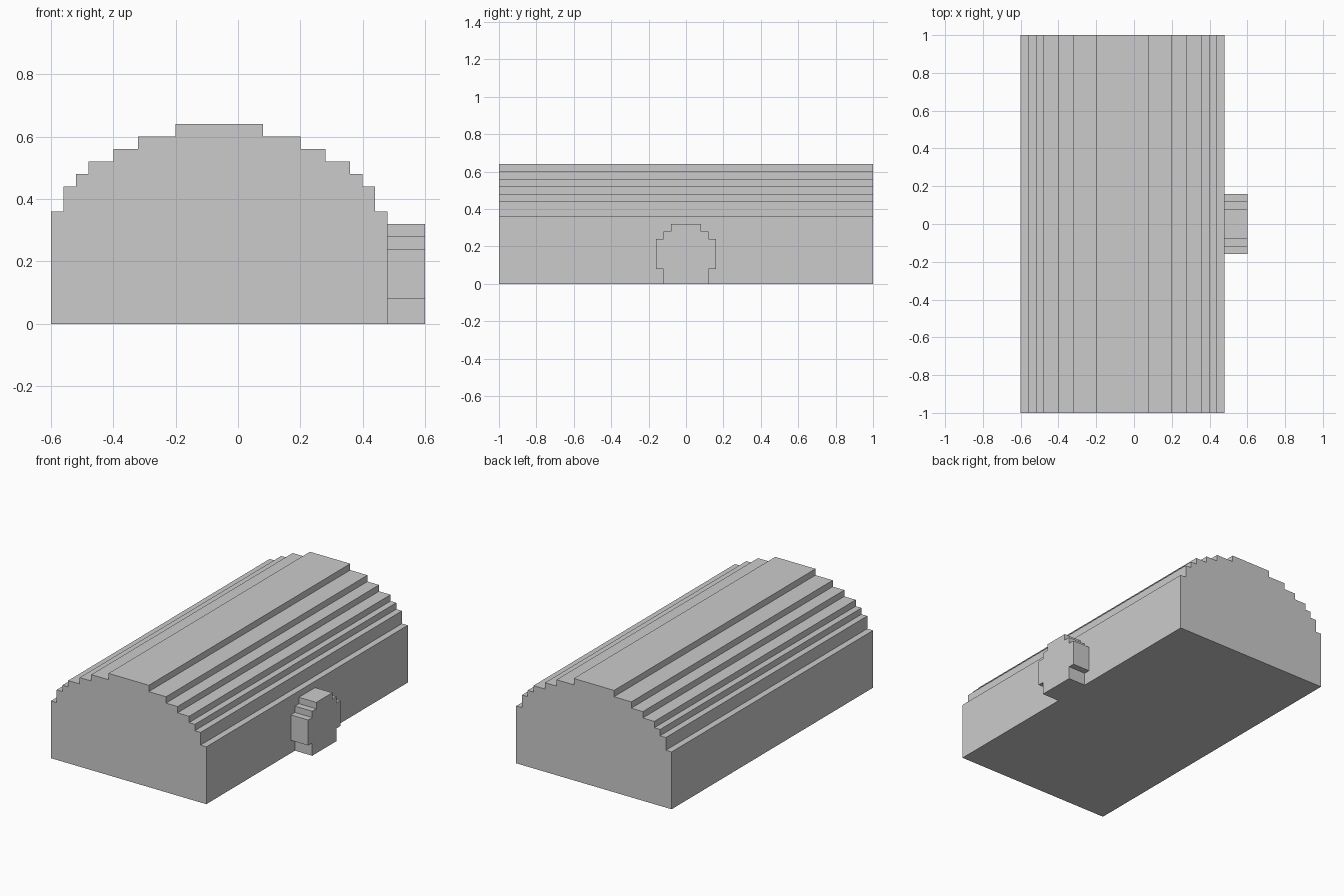
import bpy
import bmesh
from mathutils import Vector

if "Cube" in bpy.data.objects:
    bpy.data.objects.remove(bpy.data.objects["Cube"])


def stepped_prism(name, steps, centre, to_world, start, end):
    """Extrude a symmetric stepped outline; steps = (half width, bottom, top)."""
    right = []
    for half, low, high in steps:
        right += [(half, low), (half, high)]
    outline = [(centre + u, v) for u, v in right]
    outline += [(centre - u, v) for u, v in reversed(right)]

    bm = bmesh.new()
    face = bm.faces.new([bm.verts.new(to_world(u, v, start)) for u, v in outline])
    result = bmesh.ops.extrude_face_region(bm, geom=[face], use_keep_orig=True)
    moved = [g for g in result["geom"] if isinstance(g, bmesh.types.BMVert)]
    u, v = outline[0]
    offset = Vector(to_world(u, v, end)) - Vector(to_world(u, v, start))
    bmesh.ops.translate(bm, verts=moved, vec=offset)
    bmesh.ops.recalc_face_normals(bm, faces=bm.faces)
    mesh = bpy.data.meshes.new(name)
    bm.to_mesh(mesh)
    bm.free()
    obj = bpy.data.objects.new(name, mesh)
    bpy.context.collection.objects.link(obj)
    return obj


# Chest body with stepped barrel lid, running along y
body_steps = [(0.54, 0.00, 0.36), (0.50, 0.36, 0.44), (0.46, 0.44, 0.48),
              (0.42, 0.48, 0.52), (0.34, 0.52, 0.56), (0.26, 0.56, 0.60),
              (0.14, 0.60, 0.64)]
stepped_prism("barrel_body", body_steps, -0.06,
              lambda u, v, d: (u, d, v), -1.0, 1.0)

# Stepped round block projecting from the right side
block_steps = [(0.12, 0.00, 0.08), (0.16, 0.08, 0.24),
               (0.12, 0.24, 0.28), (0.08, 0.28, 0.32)]
stepped_prism("side_block", block_steps, 0.0,
              lambda u, v, d: (d, u, v), 0.48, 0.60)
